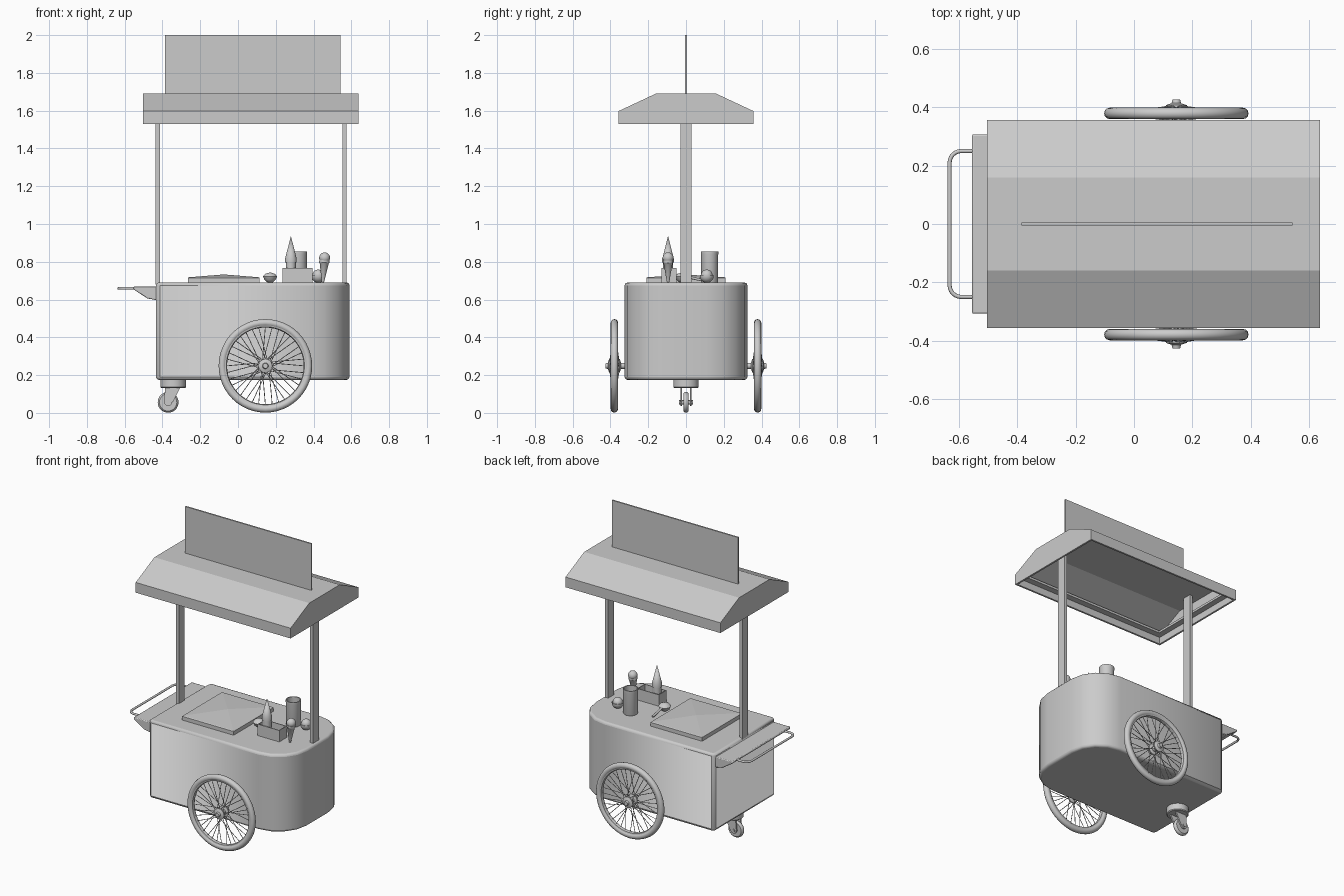
import bpy, bmesh, math
from mathutils import Vector, Matrix

if "Cube" in bpy.data.objects:
    bpy.data.objects.remove(bpy.data.objects["Cube"])


def finish(name, bm, smooth=True, bevel=0.0, segs=2):
    bmesh.ops.recalc_face_normals(bm, faces=bm.faces)
    me = bpy.data.meshes.new(name)
    bm.to_mesh(me)
    bm.free()
    ob = bpy.data.objects.new(name, me)
    bpy.context.collection.objects.link(ob)
    if bevel:
        m = ob.modifiers.new("bevel", 'BEVEL')
        m.width, m.segments, m.limit_method = bevel, segs, 'ANGLE'
        m.angle_limit = math.radians(40)
    if smooth:
        bpy.ops.object.select_all(action='DESELECT')
        ob.select_set(True)
        bpy.context.view_layer.objects.active = ob
        bpy.ops.object.shade_smooth_by_angle(angle=math.radians(38))
    return ob


def box(name, lo, hi, bevel=0.0):
    bm = bmesh.new()
    lo, hi = Vector(lo), Vector(hi)
    bmesh.ops.create_cube(bm, size=1, matrix=Matrix.Translation((lo + hi) / 2) @ Matrix.Diagonal((*(hi - lo), 1)))
    return finish(name, bm, bevel > 0, bevel)


def prism(pts, a, b, axis):
    """Extrude a 2D profile along an axis from a to b."""
    def place(p, t):
        return {'x': (t, *p), 'y': (p[0], t, p[1]), 'z': (*p, t)}[axis]
    bm = bmesh.new()
    r0, r1 = [[bm.verts.new(place(p, t)) for p in pts] for t in (a, b)]
    n = len(pts)
    bm.faces.new(r0)
    bm.faces.new(r1)
    for i in range(n):
        bm.faces.new((r0[i], r0[(i + 1) % n], r1[(i + 1) % n], r1[i]))
    return bm


def lathe(name, prof, loc, rot=(0, 0), seg=24):
    """Spin an (r, z) profile about z, then tilt by rot = (about x, about y)."""
    bm = bmesh.new()
    vs = [bm.verts.new((r, 0, z)) for r, z in prof]
    es = [bm.edges.new(e) for e in zip(vs, vs[1:])]
    bmesh.ops.spin(bm, geom=vs + es, cent=(0, 0, 0), axis=(0, 0, 1), angle=math.tau, steps=seg, use_merge=True)
    bmesh.ops.remove_doubles(bm, verts=bm.verts, dist=1e-5)
    bm.transform(Matrix.Translation(loc) @ Matrix.Rotation(rot[1], 4, 'Y') @ Matrix.Rotation(rot[0], 4, 'X'))
    return finish(name, bm)


def ball(r, z, a0=-90, a1=90, n=10):
    out = []
    for i in range(n + 1):
        a = math.radians(a0 + (a1 - a0) * i / n)
        out.append((max(0, r * math.cos(a)), z + r * math.sin(a)))
    return out


def arc(cx, cy, r, a0, a1, n):
    return [(cx + r * math.cos(math.radians(a0 + (a1 - a0) * i / n)),
             cy + r * math.sin(math.radians(a0 + (a1 - a0) * i / n))) for i in range(n + 1)]


def rod(name, pts, r):
    cu = bpy.data.curves.new(name, 'CURVE')
    cu.dimensions, cu.bevel_depth, cu.bevel_resolution, cu.use_fill_caps = '3D', r, 3, True
    sp = cu.splines.new('POLY')
    sp.points.add(len(pts) - 1)
    for p, c in zip(sp.points, pts):
        p.co = (*c, 1)
    ob = bpy.data.objects.new(name, cu)
    bpy.context.collection.objects.link(ob)
    bpy.ops.object.select_all(action='DESELECT')
    ob.select_set(True)
    bpy.context.view_layer.objects.active = ob
    bpy.ops.object.convert(target='MESH')
    bpy.ops.object.shade_smooth_by_angle(angle=math.radians(60))


# Cart body: square back end, rounded serving end
plan = (arc(0.375, -0.11, 0.215, -90, 0, 4) + arc(0.375, 0.11, 0.215, 0, 90, 4)
        + arc(-0.414, 0.305, 0.02, 90, 180, 2) + arc(-0.414, -0.305, 0.02, 180, 270, 2))
finish("cart_body", prism(plan, 0.175, 0.69, 'z'), True, 0.018, 3)

# Push shelf and handle
shelf = [(-0.43, 0.668), (-0.555, 0.668), (-0.555, 0.655), (-0.48, 0.606), (-0.43, 0.597)]
finish("push_shelf", prism(shelf, -0.307, 0.307, 'y'), True, 0.005)
path = [(-0.53, 0.25)] + arc(-0.592, 0.21, 0.04, 90, 180, 6) + arc(-0.592, -0.21, 0.04, 180, 270, 6) + [(-0.53, -0.25)]
rod("push_handle", [(x, y, 0.659) for x, y in path], 0.007)

# Freezer lid with a shallow pyramid top
bm = bmesh.new()
bmesh.ops.create_cube(bm, size=1, matrix=Matrix.Translation((-0.075, 0, 0.701)) @ Matrix.Diagonal((0.38, 0.42, 0.028, 1)))
top = max(bm.faces, key=lambda f: f.calc_center_median().z)
bmesh.ops.inset_individual(bm, faces=[top], thickness=0.008)
for v in top.verts:
    v.co.z += 0.003
for v in bmesh.ops.poke(bm, faces=[top])['verts']:
    v.co.z = 0.733
finish("freezer_lid", bm, False)

# Canopy posts
for side, x in (("left", -0.425), ("right", 0.563)):
    box(side + "_post", (x - 0.011, -0.03, 0.68), (x + 0.011, 0.03, 1.68))

# Hollow canopy with an inner frame
half = [(0.357, 1.53), (0.357, 1.598), (0.16, 1.69)]
bm = prism(half + [(-y, z) for y, z in half[::-1]], -0.503, 0.637, 'x')
bmesh.ops.recalc_face_normals(bm, faces=bm.faces)
bmesh.ops.delete(bm, geom=[min(bm.faces, key=lambda f: f.calc_center_median().z)], context='FACES_ONLY')
me = bpy.data.meshes.new("canopy")
bm.to_mesh(me)
bm.free()
canopy = bpy.data.objects.new("canopy", me)
bpy.context.collection.objects.link(canopy)
m = canopy.modifiers.new("shell", 'SOLIDIFY')
m.thickness, m.offset, m.use_even_offset = 0.012, -1, True
for i, s in enumerate((-1, 1)):
    box(f"canopy_side_frame_{i}", (-0.492, s * 0.325 - 0.021, 1.575), (0.626, s * 0.325 + 0.021, 1.59))
    xc = 0.067 + s * 0.54
    box(f"canopy_end_frame_{i}", (xc - 0.02, -0.31, 1.575), (xc + 0.02, 0.31, 1.59))

# Blank sign board
box("sign_board", (-0.386, -0.005, 1.685), (0.543, 0.005, 2.0))

# Spoked wheels
WX, WZ = 0.145, 0.249
for side, s in (("front", -1), ("back", 1)):
    cy = s * 0.379
    rot = (-s * math.pi / 2, 0)
    tyre = [(0.228 + x, z) for x, z in arc(0, 0, 0.0195, 0, 360, 12)]
    lathe(side + "_tyre", tyre, (WX, cy, WZ), rot, 48)
    rim = [(0.215, -0.014), (0.207, -0.012), (0.203, 0), (0.207, 0.012), (0.215, 0.014)]
    lathe(side + "_rim", rim, (WX, cy, WZ), rot, 48)
    hub = [(0, 0.048), (0.013, 0.048), (0.016, 0.035), (0.036, 0.028), (0.036, 0.02), (0.018, 0.015),
           (0.018, -0.015), (0.036, -0.02), (0.036, -0.028), (0.016, -0.035), (0.016, -0.07), (0, -0.07)]
    lathe(side + "_hub", hub, (WX, cy, WZ), rot)
    bm = bmesh.new()
    for i in range(36):
        a = math.tau * i / 36
        b = a + (0.5 if i % 4 < 2 else -0.5)
        p = Vector((0.032 * math.cos(b), 0.024 * (-1) ** i, 0.032 * math.sin(b)))
        d = Vector((0.208 * math.cos(a), 0, 0.208 * math.sin(a))) - p
        mat = Matrix.Translation(Vector((WX, cy, WZ)) + p + d / 2) @ d.to_track_quat('Z', 'Y').to_matrix().to_4x4()
        bmesh.ops.create_cone(bm, segments=6, radius1=0.002, radius2=0.002, depth=d.length, matrix=mat)
    finish(side + "_spokes", bm)

# Swivel caster
lathe("caster_mount", [(0, 0.18), (0.067, 0.18), (0.067, 0.136), (0.062, 0.131), (0, 0.131)], (-0.343, 0, 0), seg=32)
fork = [(-0.385, 0.135), (-0.305, 0.135), (-0.345, 0.055)] + arc(-0.37, 0.058, 0.022, 0, -180, 6)
for i, s in enumerate((-1, 1)):
    finish(f"caster_fork_{i}", prism(fork, s * 0.02, s * 0.03, 'y'))
lathe("caster_wheel", [(0, 0.014), (0.03, 0.014), (0.046, 0.014), (0.053, 0.008), (0.055, 0),
                       (0.053, -0.008), (0.046, -0.014), (0, -0.014)], (-0.37, 0, 0.056), (math.pi / 2, 0), 28)
lathe("caster_axle", [(0, 0.036), (0.011, 0.036), (0.011, -0.036), (0, -0.036)], (-0.37, 0, 0.056), (math.pi / 2, 0), 12)

# Open cone holder box
bm = bmesh.new()
bmesh.ops.create_cube(bm, size=1, matrix=Matrix.Translation((0.315, -0.09, 0.727)) @ Matrix.Diagonal((0.16, 0.08, 0.078, 1)))
top = max(bm.faces, key=lambda f: f.calc_center_median().z)
bmesh.ops.inset_individual(bm, faces=[top], thickness=0.007)
ext = bmesh.ops.extrude_discrete_faces(bm, faces=[top])['faces']
bmesh.ops.translate(bm, verts=ext[0].verts, vec=(0, 0, -0.06))
finish("cone_box", bm, False)

# Stack of wafer cones in the box
lathe("cone_stack", [(0, 0.937), (0.031, 0.815), (0.031, 0.795), (0.026, 0.795), (0.026, 0.71), (0, 0.71)],
      (0.28, -0.095, 0))

# Filled cone: wafer and scoop, leaning slightly
lathe("wafer", [(0, 0), (0.006, 0.002), (0.024, 0.105), (0.027, 0.108), (0.027, 0.12), (0, 0.12)],
      (0.449, -0.095, 0.688), (0, 0.07))
lathe("ice_scoop", ball(0.029, 0.133), (0.449, -0.095, 0.688), (0, 0.07))

# Open tumbler
lathe("tumbler", [(0, 0.69), (0.043, 0.69), (0.045, 0.695), (0.045, 0.835), (0.046, 0.84), (0.046, 0.855),
                  (0.04, 0.855), (0.04, 0.705), (0, 0.705)], (0.32, 0.125, 0), seg=28)

# Small bowl with a scoop
lathe("small_bowl", ball(0.037, 0.726, -90, 5) + ball(0.033, 0.726, 5, -90), (0.425, 0.11, 0))
lathe("bowl_scoop", ball(0.031, 0.728), (0.425, 0.11, 0))

# Serving spoon
lathe("spoon_head", [(0, 0.688), (0.016, 0.692), (0.03, 0.705), (0.038, 0.722), (0.034, 0.726), (0.026, 0.736), (0, 0.744)],
      (0.17, -0.02, 0))
rod("spoon_handle", [(0.17, 0.01, 0.72), (0.17, 0.05, 0.71), (0.17, 0.105, 0.699)], 0.007)
